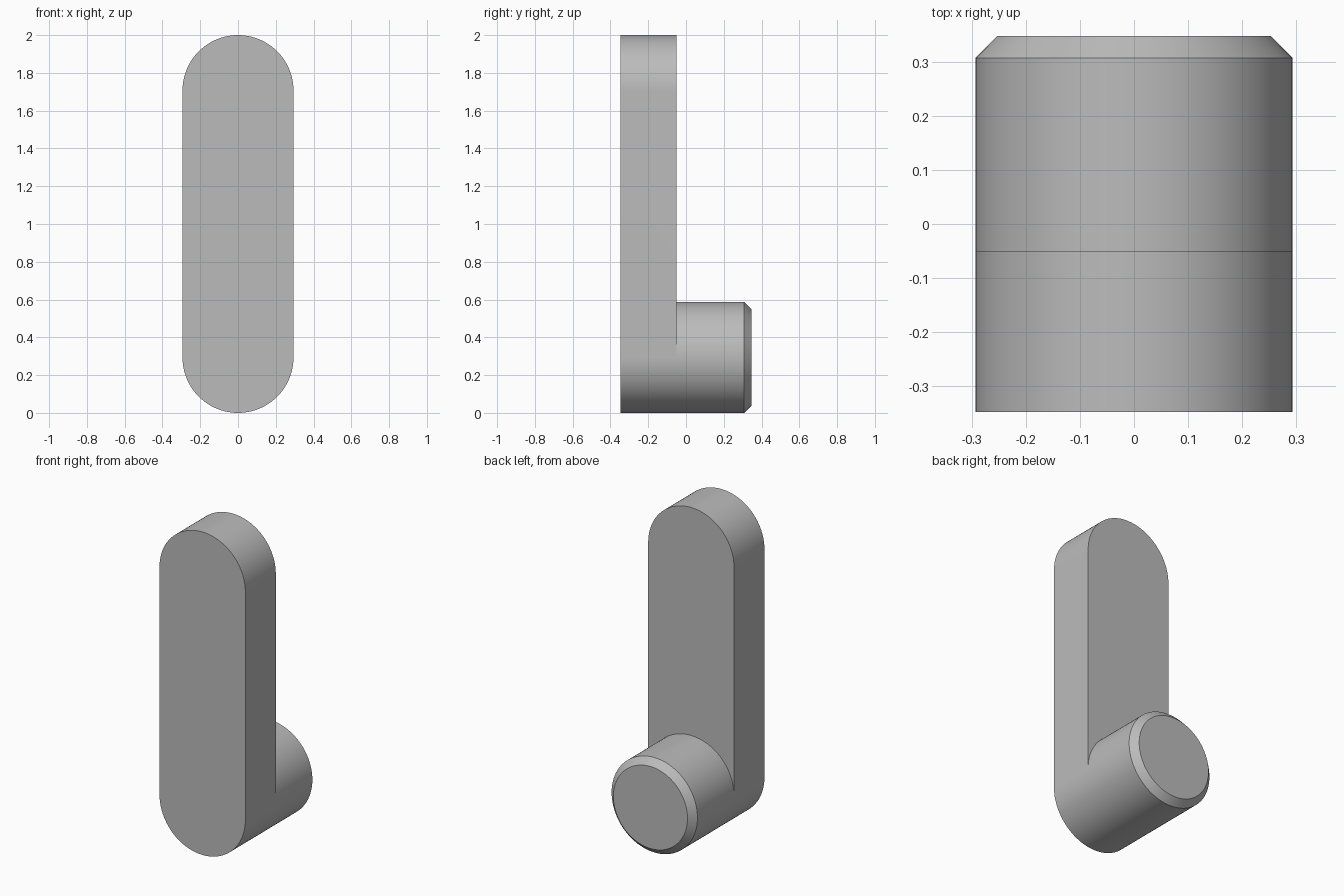
import bpy, bmesh
from math import sin, cos, pi, radians

cube = bpy.data.objects.get("Cube")
if cube:
    bpy.data.objects.remove(cube)

R = 0.294                       # radius of the rounded ends and the pin
LOW, HIGH = R, 2 - R            # centre heights of the rounded ends
FRONT, STEP, BACK = -0.348, -0.05, 0.348
CHAMFER = 0.04
HALF = 48                       # segments per half circle

grey = bpy.data.materials.new("plain_grey")
grey.use_nodes = True
colour = (0.5, 0.5, 0.5, 1)
grey.diffuse_color = colour
grey.node_tree.nodes["Principled BSDF"].inputs["Base Color"].default_value = colour

bm = bmesh.new()


def arc(y, centre, start, radius=R):
    """Half circle of vertices, running anticlockwise seen from the front."""
    angles = [start + pi * i / HALF for i in range(HALF + 1)]
    return [bm.verts.new((radius * cos(a), y, centre + radius * sin(a))) for a in angles]


def circle(y, radius):
    return arc(y, LOW, pi, radius) + arc(y, LOW, 0, radius)[1:-1]


def bridge(a, b):
    for i in range(len(a)):
        j = (i + 1) % len(a)
        bm.faces.new((a[i], a[j], b[j], b[i]))


# Arm: a flat bar with rounded ends
front_ring = arc(FRONT, LOW, pi) + arc(FRONT, HIGH, 0)
lower = arc(STEP, LOW, pi)
upper = arc(STEP, HIGH, 0)
bm.faces.new(front_ring)
bridge(front_ring, lower + upper)

# Pin: shares the lower half circle with the arm, so the surface runs on flush
crown = [bm.verts.new((R * cos(pi * i / HALF), STEP, LOW + R * sin(pi * i / HALF)))
         for i in range(1, HALF)]
bm.faces.new([lower[-1]] + upper + [lower[0]] + crown[::-1])
rim = circle(BACK - CHAMFER, R)
end = circle(BACK, R - CHAMFER)
# Drop the spare end vertices left by the open half circles
bmesh.ops.delete(bm, geom=[v for v in bm.verts if not v.link_faces and
                           v not in set(lower + crown + rim + end)], context='VERTS')
bridge(lower + crown, rim)
bridge(rim, end)
bm.faces.new(end)

bmesh.ops.recalc_face_normals(bm, faces=bm.faces)
mesh = bpy.data.meshes.new("arm_with_pin")
bm.to_mesh(mesh)
bm.free()
mesh.materials.append(grey)
handle = bpy.data.objects.new("arm_with_pin", mesh)
bpy.context.collection.objects.link(handle)

# Smooth the round sides, keep the rims sharp
bpy.ops.object.select_all(action='DESELECT')
handle.select_set(True)
bpy.context.view_layer.objects.active = handle
bpy.ops.object.shade_smooth_by_angle(angle=radians(30))
